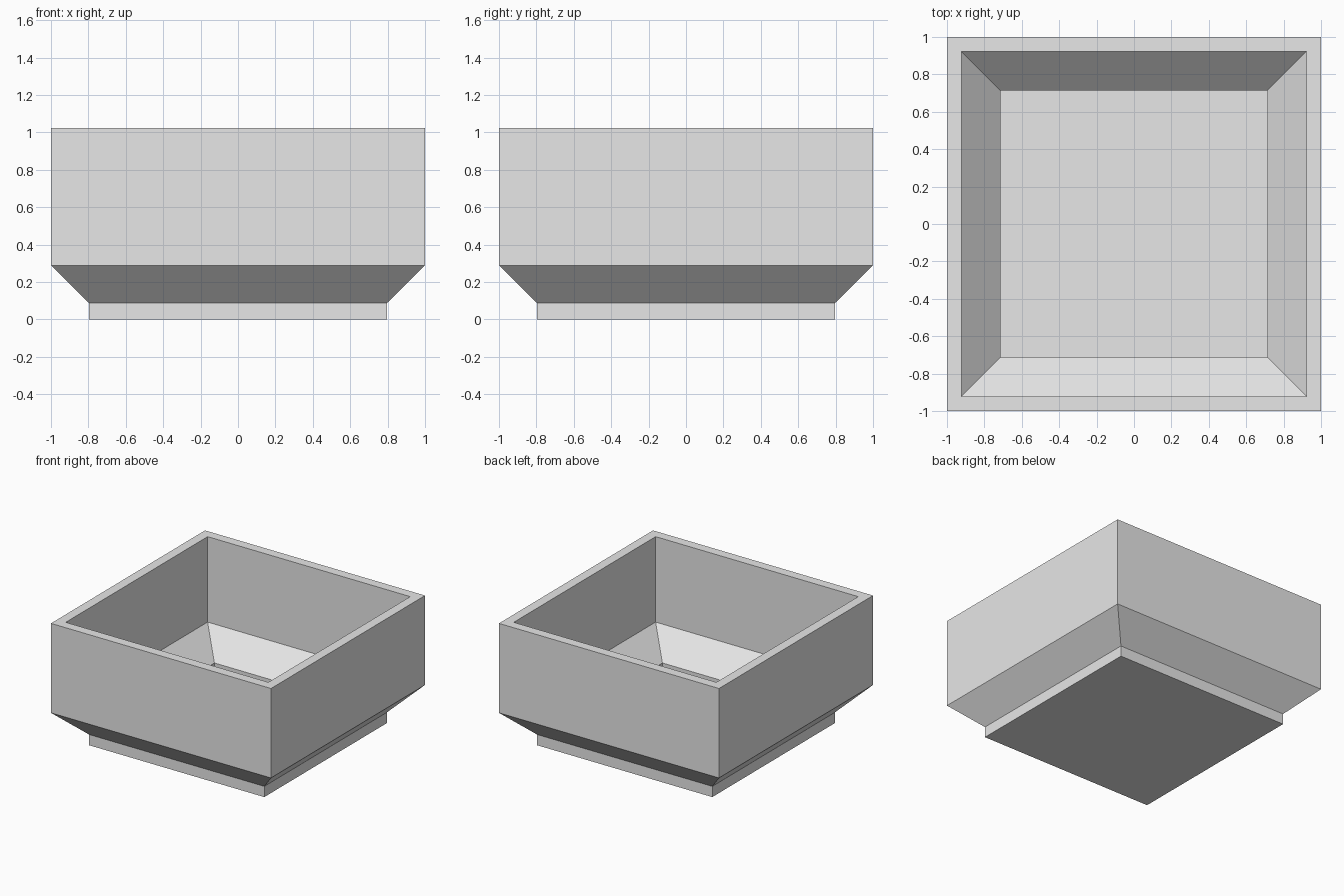
import bpy, bmesh

if "Cube" in bpy.data.objects:
    bpy.data.objects.remove(bpy.data.objects["Cube"])

# Half-width and height of each square ring: foot, flare, wall, rim, then down the inside
PROFILE = [
    (0.797, 0.0), (0.797, 0.088), (1.0, 0.289), (1.0, 1.024),
    (0.921, 1.024), (0.921, 0.322), (0.715, 0.12), (0.715, 0.08),
]

grey = bpy.data.materials.new("light grey")
grey.diffuse_color = (0.8, 0.8, 0.8, 1.0)
grey.use_nodes = True
grey.node_tree.nodes["Principled BSDF"].inputs["Base Color"].default_value = grey.diffuse_color


def square_loft(name, profile, material):
    """Join square rings into a closed shell, capped at both ends."""
    bm = bmesh.new()
    corners = [(-1, -1), (1, -1), (1, 1), (-1, 1)]
    rings = [[bm.verts.new((x * r, y * r, z)) for x, y in corners]
             for r, z in profile]
    for low, high in zip(rings, rings[1:]):
        for i in range(4):
            j = (i + 1) % 4
            bm.faces.new((low[i], low[j], high[j], high[i]))
    bm.faces.new(rings[0][::-1])  # underside
    bm.faces.new(rings[-1])       # inside floor
    bmesh.ops.recalc_face_normals(bm, faces=bm.faces[:])
    mesh = bpy.data.meshes.new(name)
    bm.to_mesh(mesh)
    bm.free()
    mesh.materials.append(material)
    obj = bpy.data.objects.new(name, mesh)
    bpy.context.collection.objects.link(obj)
    return obj


# Square planter with flared base and even wall thickness
square_loft("square_planter", PROFILE, grey)
